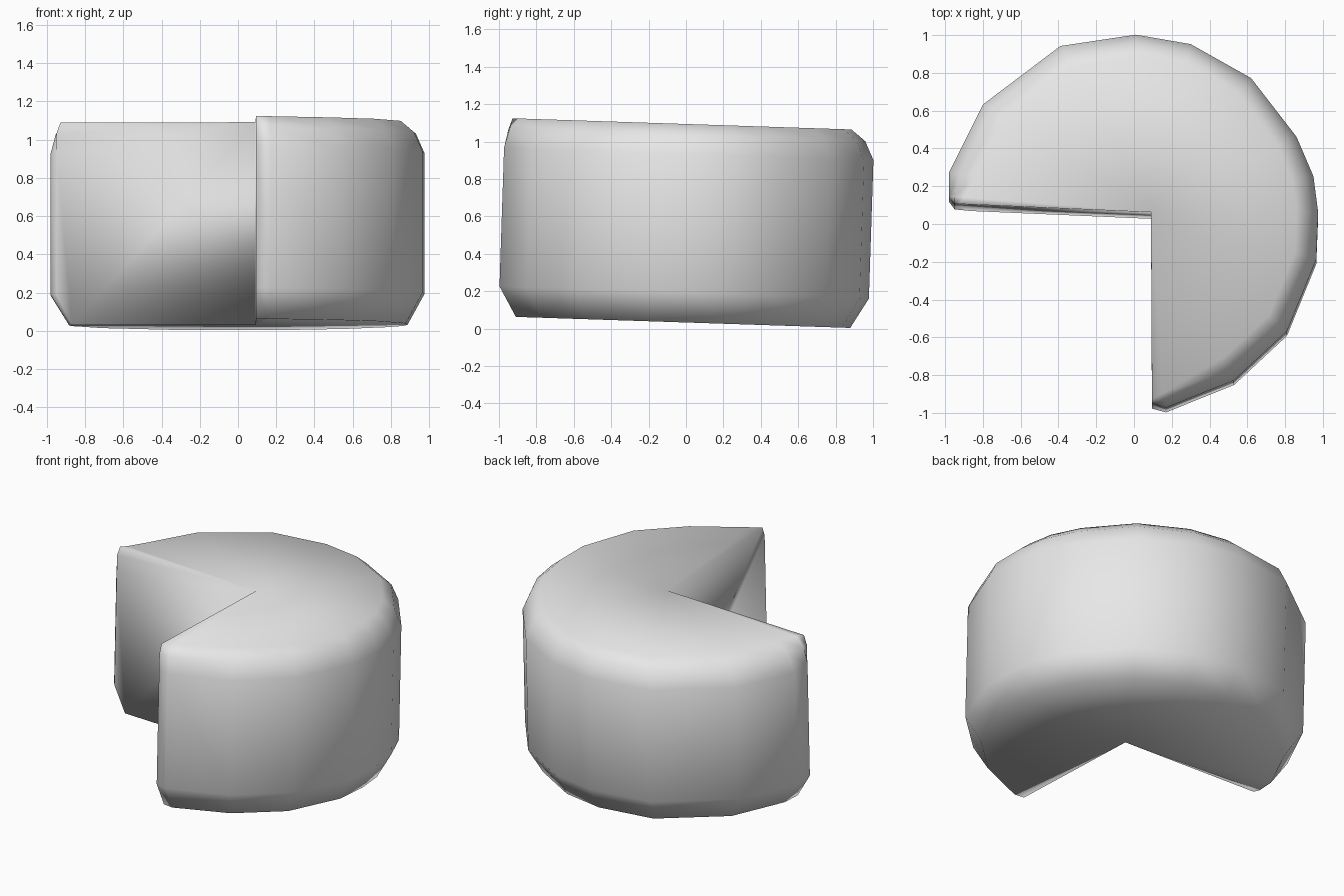
import bpy
import bmesh
from mathutils import Vector

cube = bpy.data.objects.get("Cube")
if cube:
    bpy.data.objects.remove(cube, do_unlink=True)

grey = bpy.data.materials.new("light grey")
grey.use_nodes = True
grey.diffuse_color = (0.8, 0.8, 0.8, 1)
grey.node_tree.nodes["Principled BSDF"].inputs["Base Color"].default_value = (0.8, 0.8, 0.8, 1)

# Rim outline, from the left-hand notch wall around the back to the front tip
CORNER = Vector((0.09, 0.045))
OUTLINE = [(-0.95, 0.09), (-0.98, 0.13), (-0.98, 0.26), (-0.80, 0.62),
           (-0.39, 0.93), (0.01, 0.99), (0.30, 0.94), (0.62, 0.76),
           (0.86, 0.45), (0.95, 0.24), (0.975, 0.05), (0.965, -0.2),
           (0.81, -0.58), (0.53, -0.84), (0.17, -0.985), (0.095, -0.965)]

# Height, rim scale and wall-end scale of each level
LEVELS = [(0.0, 0.90, 0.92), (0.16, 1.0, 1.0), (0.90, 1.0, 1.0),
          (1.0, 0.95, 1.0), (1.06, 0.87, 0.98)]
TILT = 0.033


def place(point, z):
    """Lean the whole block slightly towards the back."""
    return (point.x, point.y + TILT * (z - 0.53), z + TILT * (1 - point.y))


bm = bmesh.new()
rings = []
last = len(OUTLINE) - 1
for z, rim, end in LEVELS:
    ring = []
    for i, p in enumerate(OUTLINE):
        scale = end if i in (0, last) else rim
        if i in (1, last - 1):
            scale = (rim + end) / 2
        ring.append(bm.verts.new(place(CORNER + (Vector(p) - CORNER) * scale, z)))
    rings.append(ring)
bottom_corner = bm.verts.new(place(CORNER, LEVELS[0][0]))
top_corner = bm.verts.new(place(CORNER, LEVELS[-1][0]))

# Rounded rim
for low, high in zip(rings, rings[1:]):
    for i in range(last):
        bm.faces.new((low[i], high[i], high[i + 1], low[i + 1]))

# Top and bottom, fanned from the notch corner
for i in range(last):
    bm.faces.new((top_corner, rings[-1][i + 1], rings[-1][i]))
    bm.faces.new((bottom_corner, rings[0][i], rings[0][i + 1]))

# The two notch walls
bm.faces.new([bottom_corner, top_corner] + [r[0] for r in reversed(rings)])
bm.faces.new([top_corner, bottom_corner] + [r[last] for r in rings])

bmesh.ops.recalc_face_normals(bm, faces=bm.faces)
for face in bm.faces:
    face.smooth = True
mesh = bpy.data.meshes.new("notched_wheel")
bm.to_mesh(mesh)
bm.free()
mesh.materials.append(grey)
wheel = bpy.data.objects.new("notched_wheel", mesh)
bpy.context.collection.objects.link(wheel)
